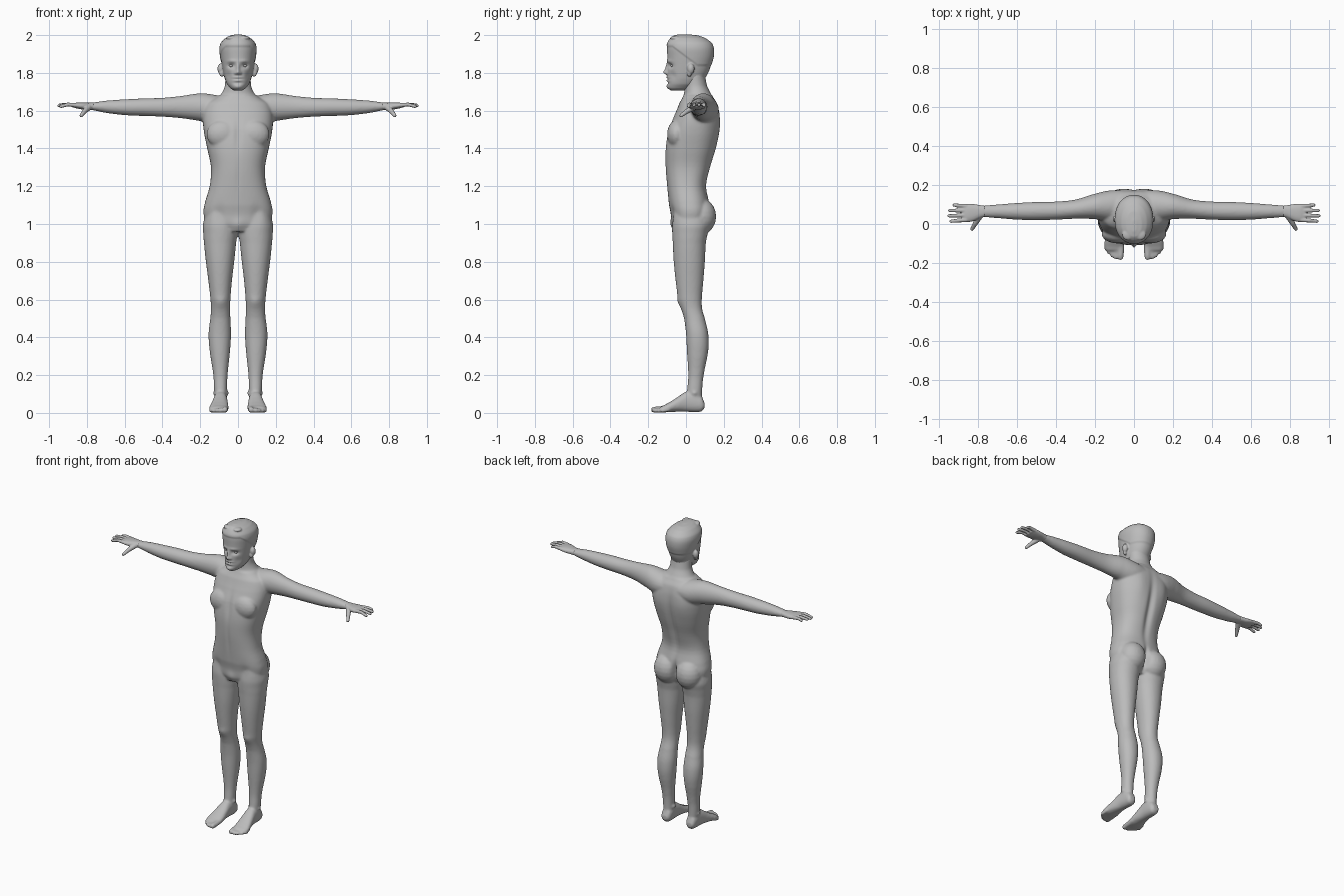
import bpy, bmesh, math
from mathutils import Vector

skin = bpy.data.materials.new("plain_grey")
skin.diffuse_color = (0.5, 0.5, 0.5, 1)


def catmull(a, b, c, d, t):
    return 0.5 * (2*b + (c-a)*t + (2*a-5*b+4*c-d)*t*t + (3*b-a-3*c+d)*t**3)


def bridge(bm, rings):
    n = len(rings[0])
    for r, q in zip(rings, rings[1:]):
        for k in range(n):
            bm.faces.new((r[k], r[(k+1) % n], q[(k+1) % n], q[k]))
    bm.faces.new(rings[0][::-1])
    bm.faces.new(rings[-1])


def loft(bm, axis, rows, side=1, power=2.2, seg=32, sub=4):
    """Rounded sections along an axis; row = position, then low/high of the other two axes."""
    other = [i for i in range(3) if i != axis]
    fine = []
    for i in range(len(rows) - 1):
        p = [rows[max(i-1, 0)], rows[i], rows[i+1], rows[min(i+2, len(rows)-1)]]
        for k in range(sub):
            t = k / sub
            row = [catmull(*q, t) for q in zip(*p)]
            row[0] = p[1][0] + (p[2][0] - p[1][0]) * t
            fine.append(row)
    fine.append(rows[-1])
    rings = []
    for pos, a0, a1, b0, b1 in fine:
        ring = []
        for k in range(seg):
            an = math.tau * k / seg
            c, s = math.cos(an), math.sin(an)
            co = [0, 0, 0]
            co[axis] = pos
            co[other[0]] = (a0+a1)/2 + (a1-a0)/2 * math.copysign(abs(c)**(2/power), c)
            co[other[1]] = (b0+b1)/2 + (b1-b0)/2 * math.copysign(abs(s)**(2/power), s)
            co[0] *= side
            ring.append(bm.verts.new(co))
        rings.append(ring)
    bridge(bm, rings)


def ball(bm, centre, size, side=1, seg=16):
    (x, y, z), (a, b, c) = centre, size
    rows = []
    for i in range(11):
        t = math.pi * (i + 0.15) / 10.3
        w = math.sin(t)
        rows.append((z - c*math.cos(t), x - a*w, x + a*w, y - b*w, y + b*w))
    loft(bm, 2, rows, side, 2, seg, 1)


def digit(bm, points, r0, r1, side=1):
    """Tapered finger or toe: a tube with a ball at each joint."""
    pts = [Vector(p) for p in points]
    rings = []
    for i, p in enumerate(pts):
        r = r0 + (r1 - r0) * i / (len(pts) - 1)
        ball(bm, p, (r, r, r), side, 12)
        d = pts[min(i+1, len(pts)-1)] - pts[max(i-1, 0)]
        u = d.cross(Vector((0, 0, 1))).normalized()
        w = d.cross(u).normalized()
        ring = []
        for k in range(12):
            q = p + (u * math.cos(math.tau*k/12) + w * math.sin(math.tau*k/12)) * r
            ring.append(bm.verts.new((q.x * side, q.y, q.z)))
        rings.append(ring)
    bridge(bm, rings)


def finish(bm, name, voxel, smooth, bumps=(), mid=0.03):
    """Fuse the parts into one skin, then press soft bumps and hollows into it."""
    bmesh.ops.recalc_face_normals(bm, faces=bm.faces[:])
    raw = bpy.data.meshes.new(name + "_raw")
    bm.to_mesh(raw)
    bm.free()
    ob = bpy.data.objects.new(name, raw)
    bpy.context.scene.collection.objects.link(ob)
    rm = ob.modifiers.new("fuse", 'REMESH')
    rm.mode, rm.voxel_size = 'VOXEL', voxel
    sm = ob.modifiers.new("soften", 'SMOOTH')
    sm.factor, sm.iterations = 0.5, smooth
    dg = bpy.context.evaluated_depsgraph_get()
    me = bpy.data.meshes.new_from_object(ob.evaluated_get(dg))
    ob.modifiers.clear()
    ob.data = me
    bpy.data.meshes.remove(raw)
    for v in me.vertices if bumps else ():
        px, py, pz = v.co
        px, dy = abs(px), 0
        for x, z, sx, sz, d, face in bumps:
            e = ((px-x)/sx)**2 + ((pz-z)/sz)**2
            if e < 6 and (py - mid) * face > 0:
                dy += min((py - mid) * face / 0.04, 1) * d * face * math.exp(-e)
        v.co.y = py + dy
    me.materials.clear()
    me.materials.append(skin)
    me.shade_smooth()
    return ob


# Body: torso, neck, arms, legs and feet
bm = bmesh.new()
loft(bm, 2, [(0.96, -.11, .11, -.06, .08), (1.0, -.165, .165, -.075, .11),
             (1.05, -.182, .182, -.08, .125), (1.1, -.178, .178, -.09, .125),
             (1.2, -.15, .15, -.10, .108), (1.3, -.143, .143, -.108, .13),
             (1.4, -.163, .163, -.108, .16), (1.5, -.182, .182, -.092, .178),
             (1.58, -.185, .185, -.06, .178), (1.64, -.165, .165, -.035, .165),
             (1.68, -.10, .10, -.015, .14)], power=2.4, seg=48)
loft(bm, 2, [(1.6, -.14, .14, -.02, .16), (1.66, -.12, .12, -.02, .15),
             (1.69, -.088, .088, -.01, .132), (1.73, -.07, .07, -.008, .112),
             (1.80, -.068, .068, -.005, .10)], power=2)
for s in (1, -1):
    # arm
    loft(bm, 0, [(.05, .02, .17, 1.55, 1.67), (.13, .015, .17, 1.53, 1.685),
                 (.2, .025, .155, 1.545, 1.692), (.3, .027, .125, 1.56, 1.678),
                 (.4, .022, .115, 1.568, 1.668), (.5, .02, .113, 1.572, 1.665),
                 (.6, .022, .108, 1.576, 1.66), (.7, .03, .10, 1.588, 1.653),
                 (.77, .035, .095, 1.602, 1.643), (.8, .04, .088, 1.61, 1.637)], s, 2)
    # leg
    loft(bm, 2, [(1.1, .02, .16, -.07, .11), (1.0, .005, .185, -.075, .125),
                 (.95, .003, .184, -.073, .115), (.9, .01, .18, -.07, .105),
                 (.8, .02, .17, -.065, .10), (.7, .032, .157, -.055, .092),
                 (.6, .04, .146, -.042, .084), (.55, .042, .143, -.025, .086),
                 (.5, .04, .147, -.01, .1), (.42, .037, .156, 0, .118),
                 (.33, .042, .15, .005, .118), (.2, .055, .131, .012, .094),
                 (.12, .058, .127, .006, .086), (.04, .06, .12, 0, .085)], s, 2.1)
    # chest muscle and buttock
    ball(bm, (.082, -.05, 1.475), (.085, .05, .075), s, 24)
    ball(bm, (.08, .08, 1.04), (.085, .08, .095), s, 24)
    # foot, ankle bones and toes
    loft(bm, 1, [(.098, .072, .112, .025, .055), (.085, .06, .122, .008, .085),
                 (.05, .056, .126, .004, .11), (0, .056, .13, .006, .112),
                 (-.05, .052, .141, .006, .08), (-.1, .05, .152, .003, .05),
                 (-.135, .055, .148, .003, .034)], s, 2.3)
    ball(bm, (.09, .045, .105), (.043, .026, .022), s)
    for x, y, r in ((.069, -.17, .0165), (.094, -.17, .0125), (.112, -.16, .0115),
                    (.129, -.145, .011), (.144, -.125, .0105)):
        digit(bm, [(x - .003, -.09, r + .008), (x, y, r)], r, r, s)
finish(bm, "body", .0065, 7, [
    (0, 1.37, .022, .17, -.016, 1),        # spine hollow
    (.09, 1.52, .045, .09, .006, 1),       # shoulder blades
    (0, 1.04, .014, .06, -.03, 1),         # cleft
    (0, 1.47, .016, .08, -.007, -1),       # breastbone
    (0, 1.25, .012, .10, -.003, -1),       # belly line
    (.10, 1.05, .03, .05, -.006, -1),      # groin hollow
    (0, .99, .03, .035, .008, -1),         # pubic mound
    (.09, .585, .03, .03, .006, -1)])      # kneecap

# Head with ears and brushed-up hair
bm = bmesh.new()
loft(bm, 2, [(1.706, -.022, .022, -.08, -.01), (1.718, -.04, .04, -.094, .03),
             (1.74, -.058, .058, -.098, .07), (1.77, -.07, .07, -.098, .10),
             (1.81, -.079, .079, -.098, .122), (1.85, -.086, .086, -.098, .134),
             (1.89, -.092, .092, -.099, .144), (1.93, -.095, .095, -.1, .144),
             (1.96, -.087, .087, -.096, .132), (1.985, -.066, .066, -.083, .102),
             (1.998, -.04, .04, -.066, .066), (2.004, -.012, .012, -.04, .02)],
     power=2.15, seg=48)
loft(bm, 2, [(1.70, -.05, .05, 0, .09), (1.78, -.066, .066, -.004, .104),
             (1.84, -.06, .06, 0, .11)], power=2)
for s in (1, -1):
    ball(bm, (.092, .026, 1.822), (.017, .019, .028), s)
    ball(bm, (.086, .018, 1.797), (.014, .012, .018), s)
    ball(bm, (.032, -.055, 1.985), (.03, .028, .012), s)
head = finish(bm, "head", .0045, 4, [
    (.036, 1.838, .019, .013, -.014, -1),  # eye sockets
    (.03, 1.862, .026, .009, .004, -1),    # brows
    (0, 1.825, .009, .026, .012, -1),      # nose bridge
    (0, 1.803, .013, .012, .017, -1),      # nose tip
    (.013, 1.798, .007, .007, .007, -1),   # nostrils
    (0, 1.776, .024, .006, .006, -1),      # upper lip
    (0, 1.768, .024, .004, -.005, -1),     # mouth line
    (0, 1.76, .02, .006, .006, -1),        # lower lip
    (0, 1.746, .025, .006, -.004, -1),     # chin crease
    (0, 1.727, .024, .012, .007, -1),      # chin
    (.052, 1.785, .014, .022, -.006, -1)], mid=-.02)
# Raised hair cap: low at the nape, high at the forehead
for v in head.data.vertices:
    edge = 1.935 - .10 * min(max((v.co.y + .07) / .13, 0), 1)
    k = min(max((v.co.z - edge) / .012, 0), 1) * min(max((1.985 - v.co.z) / .03, 0), 1)
    if k and abs(v.co.x) < .097:
        v.co += Vector((v.co.x, v.co.y - .02, 0)).normalized() * .004 * k
# Eyeballs
for s, name in ((1, "left_eye"), (-1, "right_eye")):
    bm = bmesh.new()
    ball(bm, (.035, -.069, 1.838), (.013, .013, .008), s)
    finish(bm, name, .002, 2)

# Hands
for s, name in ((1, "left_hand"), (-1, "right_hand")):
    bm = bmesh.new()
    loft(bm, 0, [(.765, .036, .094, 1.603, 1.643), (.79, .03, .097, 1.605, 1.642),
                 (.82, .016, .102, 1.606, 1.643), (.85, .01, .104, 1.611, 1.643),
                 (.878, .012, .102, 1.618, 1.639)], s, 2.3)
    for y, tip, ty, z in ((.021, .938, .014, 1.622), (.045, .948, .042, 1.627),
                          (.069, .945, .069, 1.63), (.092, .922, .097, 1.627)):
        digit(bm, [(.86, y, 1.629), (.9, (y+ty)/2, 1.633), (tip, ty, z)], .0115, .0085, s)
    digit(bm, [(.79, .042, 1.618), (.812, .005, 1.597), (.83, -.026, 1.574)], .017, .0095, s)
    finish(bm, name, .0035, 3)
